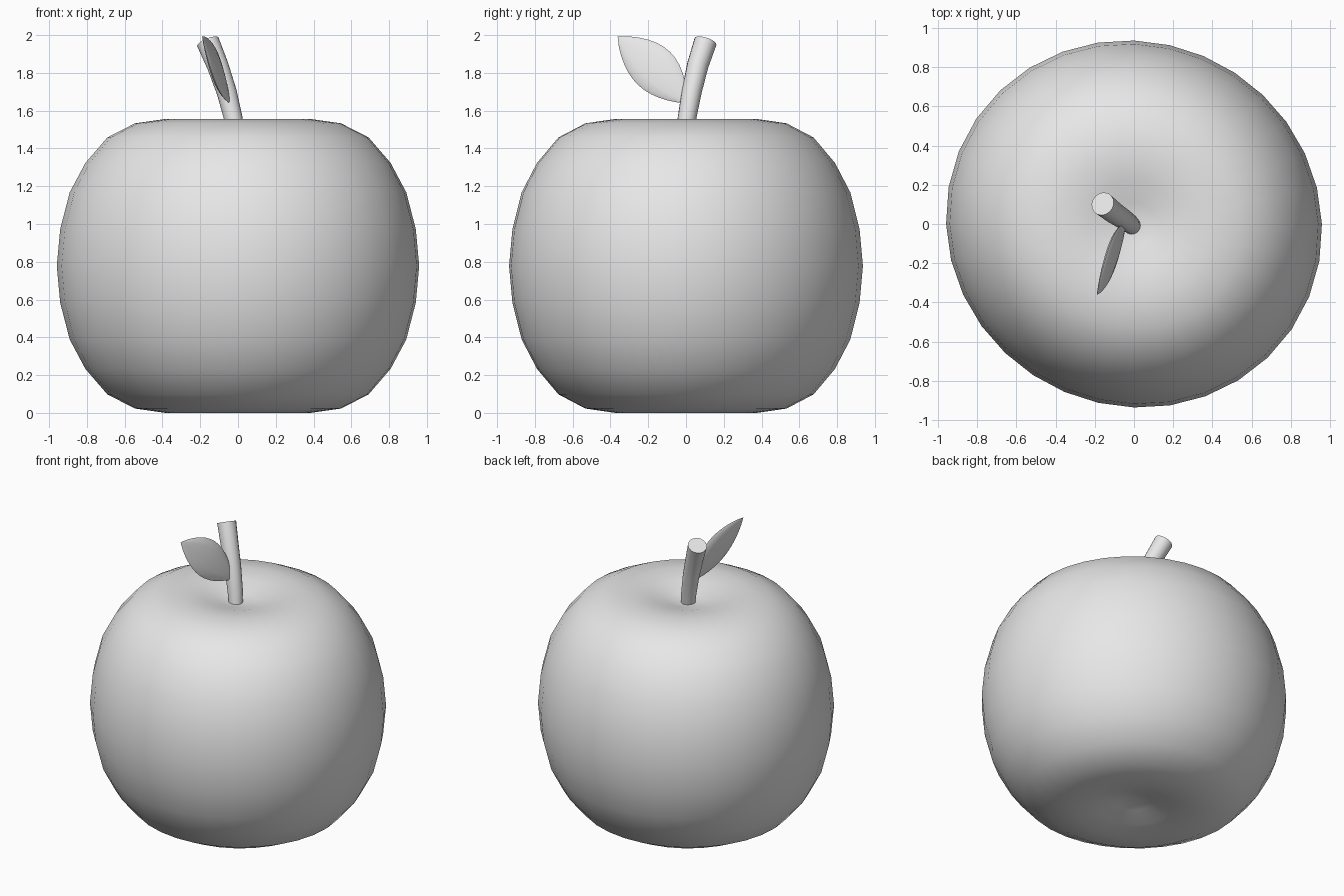
import bpy, bmesh
from math import sin, cos, pi, radians
from mathutils import Vector

if "Cube" in bpy.data.objects:
    bpy.data.objects.remove(bpy.data.objects["Cube"], do_unlink=True)

grey = bpy.data.materials.new("plain grey")
grey.use_nodes = True
grey.diffuse_color = (0.8, 0.8, 0.8, 1)
grey.node_tree.nodes["Principled BSDF"].inputs["Base Color"].default_value = (0.8, 0.8, 0.8, 1)


def loft(name, rings, start=None, end=None, angle=60):
    """Skin a list of closed rings; close each end with a point or a flat cap."""
    bm = bmesh.new()
    rows = [[bm.verts.new(p) for p in ring] for ring in rings]
    n = len(rows[0])
    for a, b in zip(rows, rows[1:]):
        for i in range(n):
            j = (i + 1) % n
            bm.faces.new((a[i], a[j], b[j], b[i]))
    for row, tip in ((rows[0], start), (rows[-1], end)):
        if tip is None:
            bm.faces.new(row)
        else:
            v = bm.verts.new(tip)
            for i in range(n):
                bm.faces.new((row[i], row[(i + 1) % n], v))
    bmesh.ops.recalc_face_normals(bm, faces=bm.faces)
    mesh = bpy.data.meshes.new(name)
    bm.to_mesh(mesh)
    bm.free()
    mesh.materials.append(grey)
    ob = bpy.data.objects.new(name, mesh)
    bpy.context.collection.objects.link(ob)
    bpy.ops.object.select_all(action='DESELECT')
    ob.select_set(True)
    bpy.context.view_layer.objects.active = ob
    bpy.ops.object.shade_smooth_by_angle(angle=radians(angle))
    return ob


def ring(centre, u, v, count):
    return [centre + u * cos(2 * pi * i / count) + v * sin(2 * pi * i / count)
            for i in range(count)]


# Fruit body: mirrored profile, slightly longer along one diagonal
MID = 0.778
upper = [(0.95, 0), (0.932, 0.195), (0.882, 0.39), (0.80, 0.545), (0.685, 0.68),
         (0.54, 0.755), (0.38, 0.778), (0.23, 0.76), (0.11, 0.725)]
profile = [(r, MID - h) for r, h in reversed(upper[1:])] + [(r, MID + h) for r, h in upper]
SIDES = 32


def body_ring(r, z):
    points = []
    for i in range(SIDES):
        a = 2 * pi * i / SIDES
        s = r * (1 + 0.012 * cos(2 * a) - 0.018 * sin(2 * a)) / 1.012 * 1.01
        points.append(Vector((s * cos(a), s * sin(a), z)))
    return points


loft("fruit_body", [body_ring(r, z) for r, z in profile],
     (0, 0, MID - 0.705), (0, 0, MID + 0.705))

# Stem: leaning tube that thickens toward its cut tip
path = [Vector(p) for p in ((-0.01, -0.01, 1.47), (-0.025, 0.005, 1.56), (-0.06, 0.03, 1.7),
                            (-0.108, 0.062, 1.84), (-0.16, 0.103, 1.965))]
stem_rings = []
for k, p in enumerate(path):
    t = (path[min(k + 1, len(path) - 1)] - path[max(k - 1, 0)]).normalized()
    u = t.cross(Vector((0, 1, 0))).normalized()
    radius = 0.045 + 0.004 * k
    stem_rings.append(ring(p, u * radius, t.cross(u) * radius, 16))
loft("stem", stem_rings, angle=50)

# Leaf: pointed lens growing from the stem
base, tip = Vector((-0.04, 0.005, 1.64)), Vector((-0.19, -0.362, 1.992))
axis = tip - base
wide = Vector((0, 1, 1)).normalized()
wide = (wide - axis * wide.dot(axis) / axis.length_squared).normalized()
normal = axis.cross(wide).normalized()
leaf_rings = []
STEPS = 12
for k in range(1, STEPS):
    t = k / STEPS
    w = sin(pi * t) ** 0.85
    centre = base + axis * t + wide * 0.012 * w
    leaf_rings.append(ring(centre, wide * 0.122 * w, normal * 0.022 * w, 12))
loft("leaf", leaf_rings, base, tip, angle=70)
